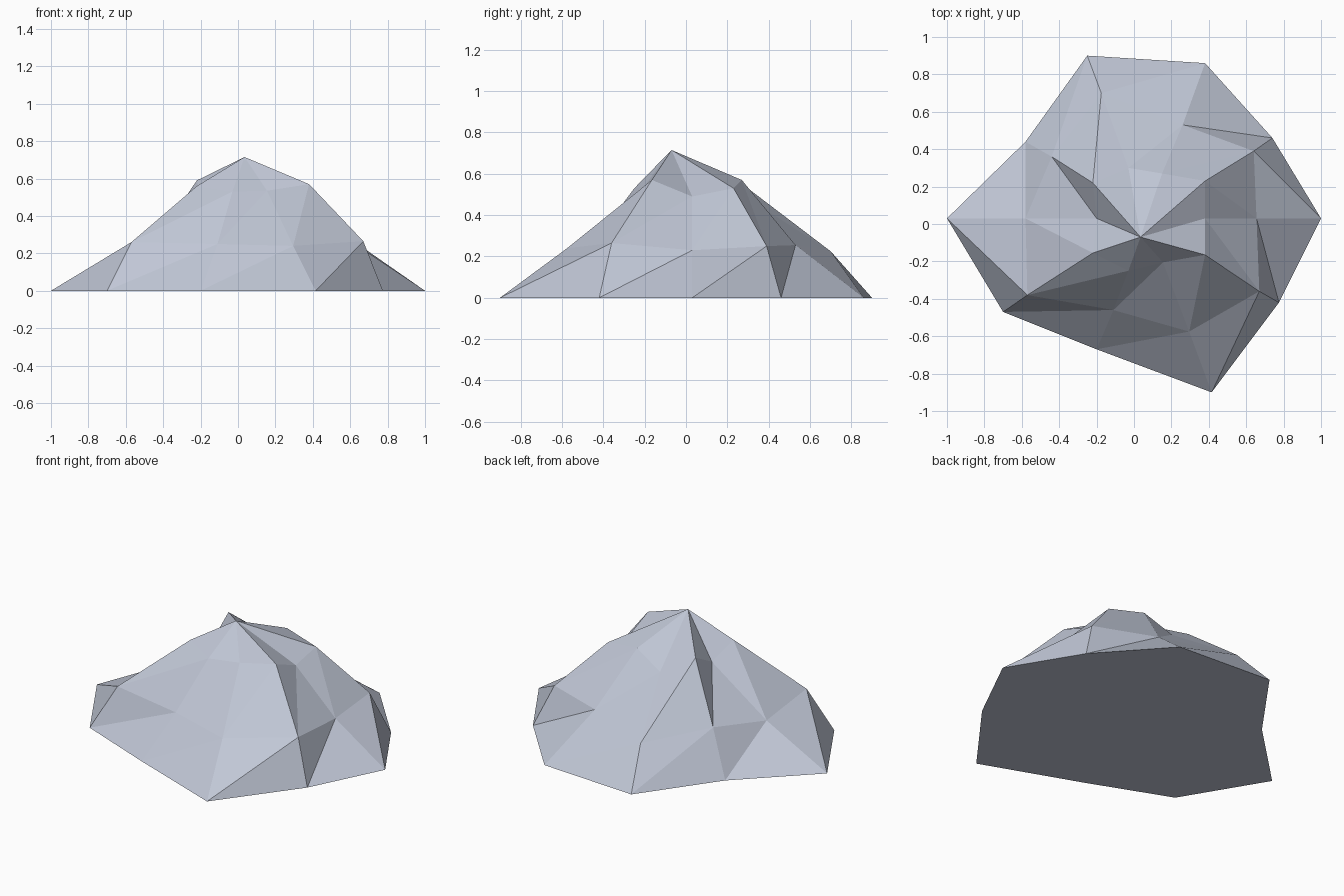
import bpy, bmesh

if "Cube" in bpy.data.objects:
    bpy.data.objects.remove(bpy.data.objects["Cube"])

# Contour rings of the rock, ten points each, counter-clockwise from +x
BASE = [(1, .03), (.74, .46), (.38, .86), (-.25, .9), (-.58, .44),
        (-1, .03), (-.7, -.47), (-.2, -.67), (.415, -.9), (.775, -.42)]
LOWER = [(.655, .03, .23), (.64, .39, .25), (.26, .53, .255), (-.175, .7, .225), (-.44, .36, .265),
         (-.58, .03, .22), (-.57, -.38, .26), (-.11, -.46, .25), (.295, -.575, .24), (.67, -.36, .265)]
UPPER = [(.38, .03, .49), (.38, .23, .53), (.15, .27, .57), (-.03, .3, .48), (-.22, .22, .59),
         (-.2, .03, .487), (-.22, -.155, .56), (-.03, -.25, .53), (.155, -.205, .535), (.38, -.165, .57)]
PEAK = (.035, -.07, .715)

bm = bmesh.new()
rings = [[bm.verts.new(p if len(p) == 3 else (*p, 0)) for p in ring]
         for ring in (BASE, LOWER, UPPER)]
peak = bm.verts.new(PEAK)
n = len(BASE)

# Sloping facets, each band split along the same diagonal
for low, high in zip(rings, rings[1:]):
    for i in range(n):
        j = (i + 1) % n
        bm.faces.new((low[i], low[j], high[j]))
        bm.faces.new((low[i], high[j], high[i]))

# Cap facets and flat underside
for i in range(n):
    bm.faces.new((rings[2][i], rings[2][(i + 1) % n], peak))
bm.faces.new(rings[0][::-1])

mesh = bpy.data.meshes.new("rock")
bm.to_mesh(mesh)
bm.free()

stone = bpy.data.materials.new("blue grey stone")
stone.diffuse_color = (.53, .57, .67, 1)
stone.use_nodes = True
stone.node_tree.nodes["Principled BSDF"].inputs["Base Color"].default_value = stone.diffuse_color
mesh.materials.append(stone)
bpy.context.collection.objects.link(bpy.data.objects.new("rock", mesh))
